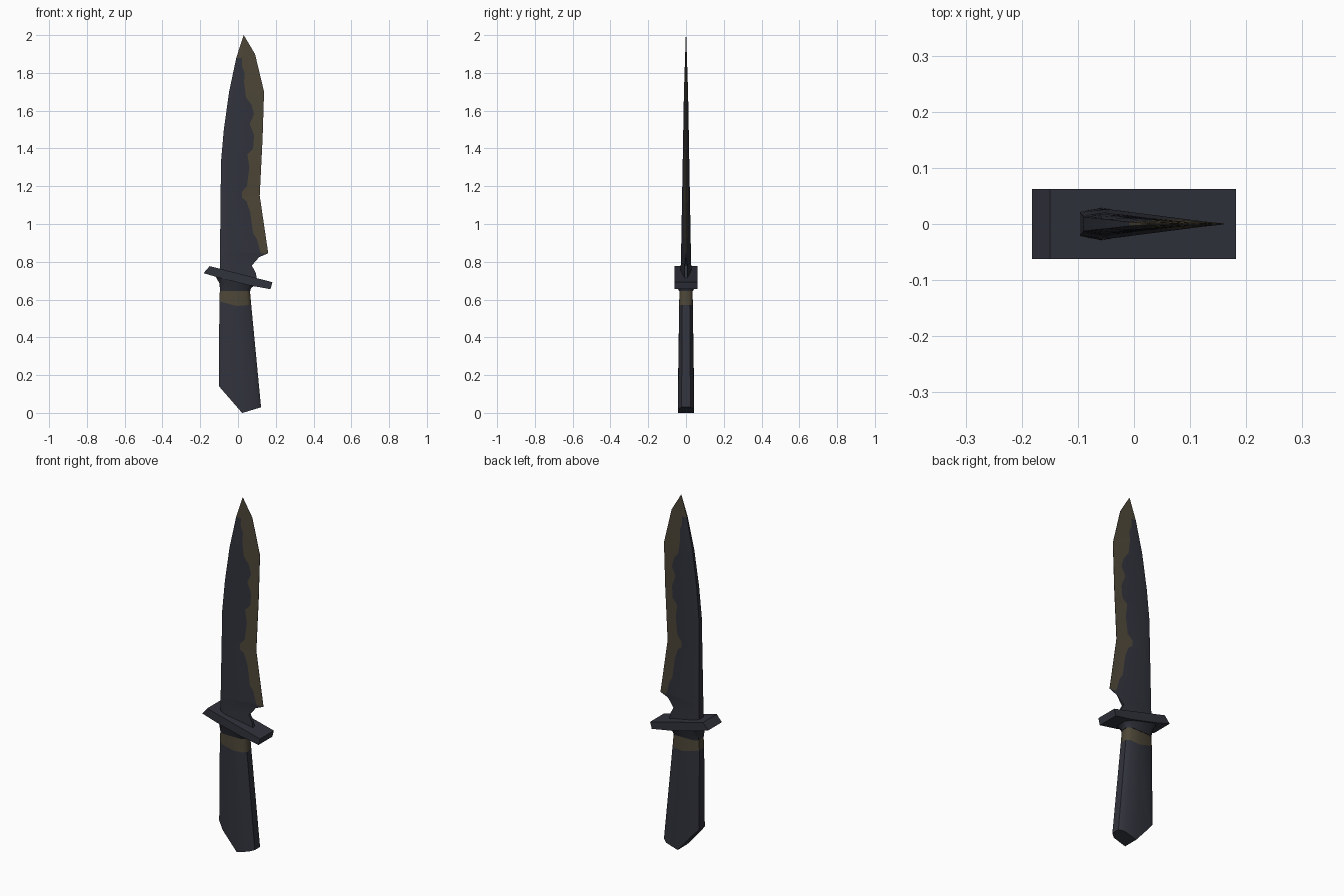
import bpy, bmesh

old = bpy.data.objects.get("Cube")
if old:
    bpy.data.objects.remove(old, do_unlink=True)


def make_material(name, colour):
    mat = bpy.data.materials.new(name)
    mat.use_nodes = True
    mat.diffuse_color = (*colour, 1)
    shader = next(n for n in mat.node_tree.nodes if n.type == 'BSDF_PRINCIPLED')
    shader.inputs["Base Color"].default_value = (*colour, 1)
    shader.inputs["Roughness"].default_value = 0.8
    return mat


steel = make_material("dark blue steel", (0.031, 0.033, 0.045))
bronze = make_material("worn bronze", (0.075, 0.062, 0.039))


def interpolate(knots, z):
    """Piecewise linear lookup of (z, value) knots."""
    if z <= knots[0][0]:
        return knots[0][1]
    for (z_low, low), (z_high, high) in zip(knots, knots[1:]):
        if z <= z_high:
            return low + (high - low) * (z - z_low) / (z_high - z_low)
    return knots[-1][1]


def finish(name, bm, angle):
    bmesh.ops.recalc_face_normals(bm, faces=bm.faces)
    mesh = bpy.data.meshes.new(name)
    bm.to_mesh(mesh)
    bm.free()
    mesh.materials.append(steel)
    mesh.materials.append(bronze)
    obj = bpy.data.objects.new(name, mesh)
    bpy.context.collection.objects.link(obj)
    bpy.ops.object.select_all(action='DESELECT')
    obj.select_set(True)
    bpy.context.view_layer.objects.active = obj
    bpy.ops.object.shade_smooth_by_angle(angle=angle)
    return obj


def loft(name, rings, angle, is_bronze):
    """Skin mirrored rings of (x, half_width, z) points, closing both ends.
    is_bronze(row, column) picks the material of each side face."""
    bm = bmesh.new()
    rows = []
    for ring in rings:
        front = [bm.verts.new((x, -y, z)) for x, y, z in ring]
        back = [bm.verts.new((x, y, z)) for x, y, z in ring]
        rows.append((front, back))
    last = len(rings[0]) - 1
    for r, (low, high) in enumerate(zip(rows, rows[1:])):
        for side in range(2):
            for c in range(last):
                face = bm.faces.new((low[side][c], low[side][c + 1],
                                     high[side][c + 1], high[side][c]))
                face.material_index = int(is_bronze(r, c))
        for c in (0, last):
            face = bm.faces.new((low[0][c], low[1][c], high[1][c], high[0][c]))
            face.material_index = int(is_bronze(r, min(c, last - 1)))
    for end, (front, back) in ((0, rows[0]), (-2, rows[-1])):
        for c in range(last):
            face = bm.faces.new((front[c], front[c + 1], back[c + 1], back[c]))
            face.material_index = int(is_bronze(len(rows) + end if end else 0, c))
    return finish(name, bm, angle)


def grip_ring(left, right, half, sag=0):
    """Chamfered ring between two (x, z) ends, its middle hanging by sag."""
    ring = []
    for t, width, drop in ((0, .6, 0), (.15, 1, .27), (.55, 1, 1), (.88, 1, .27), (1, .55, 0)):
        x, z = (a + (b - a) * t for a, b in zip(left, right))
        ring.append((x, half * width, z - sag * drop))
    return ring


# Blade: spine, cutting edge, thickness and wavy bronze border along its height
spine = [(.7, -.097), (1.33, -.09), (1.5, -.075), (1.7, -.047), (1.88, -.009), (2, .03)]
edge = [(.7, .1), (.74, .095), (.78, .073), (.825, .112), (.845, .16), (1, .137),
        (1.15, .115), (1.45, .13), (1.7, .138), (1.9, .09), (2, .03)]
thickness = [(.7, .03), (.85, .026), (1.3, .018), (1.7, .011), (2, .001)]
border = [(.845, .12), (.92, .1), (.95, .08), (1.06, .065), (1.12, .045), (1.14, .02),
          (1.17, .02), (1.2, .048), (1.3, .06), (1.37, .05), (1.4, .08), (1.47, .085),
          (1.53, .062), (1.58, .085), (1.63, .072), (1.67, .042), (1.75, .032),
          (1.8, .035), (1.84, .02), (1.88, .008)]
levels = sorted({z for knots in (spine, edge, thickness, border) for z, _ in knots})
blade_rings = []
for z in levels:
    s, e, h = (interpolate(k, z) for k in (spine, edge, thickness))
    b = min(max(interpolate(border, z), s + (e - s) * .3), e - (e - s) * .05)
    ridge = s + (e - s) * .2
    bevel = h * (e - b) / (e - ridge) if e > ridge else h
    tail = .008 if z < .82 else .0008
    blade_rings.append([(s, h * .75, z), (ridge, h, z),
                        (b, max(bevel, tail), z), (e, tail, z)])


def blade_bronze(row, column):
    z = levels[row]
    return z >= 1.88 or (column == 2 and z >= .845)


loft("blade", blade_rings, .6, blade_bronze)

# Guard: tilted bar with slanted ends
bm = bmesh.new()
outline = [(-.15, .777), (.182, .692), (.172, .655), (.06, .675), (-.1, .715), (-.182, .74)]
bar = bm.faces.new([bm.verts.new((x, -.062, z)) for x, z in outline])
extruded = bmesh.ops.extrude_face_region(bm, geom=[bar])
bmesh.ops.translate(bm, vec=(0, .124, 0),
                    verts=[v for v in extruded["geom"] if isinstance(v, bmesh.types.BMVert)])
finish("guard", bm, .5)

# Collar flaring from the grip up into the guard
collar = [grip_ring((-.095, .645), (.066, .645), .037),
          grip_ring((-.098, .685), (.068, .66), .046),
          grip_ring((-.125, .735), (.11, .69), .06)]
loft("guard_collar", collar, .9, lambda row, column: False)

# Bronze band at the top of the grip
band_foot = grip_ring((-.099, .59), (.07, .572), .036, .014)
band = [band_foot, grip_ring((-.096, .65), (.063, .65), .035)]
loft("grip_band", band, .9, lambda row, column: True)

# Grip widening down to a pointed butt
grip = [grip_ring((-.1, .14), (.122, .03), .043, .08), band_foot]
loft("grip", grip, .9, lambda row, column: False)
